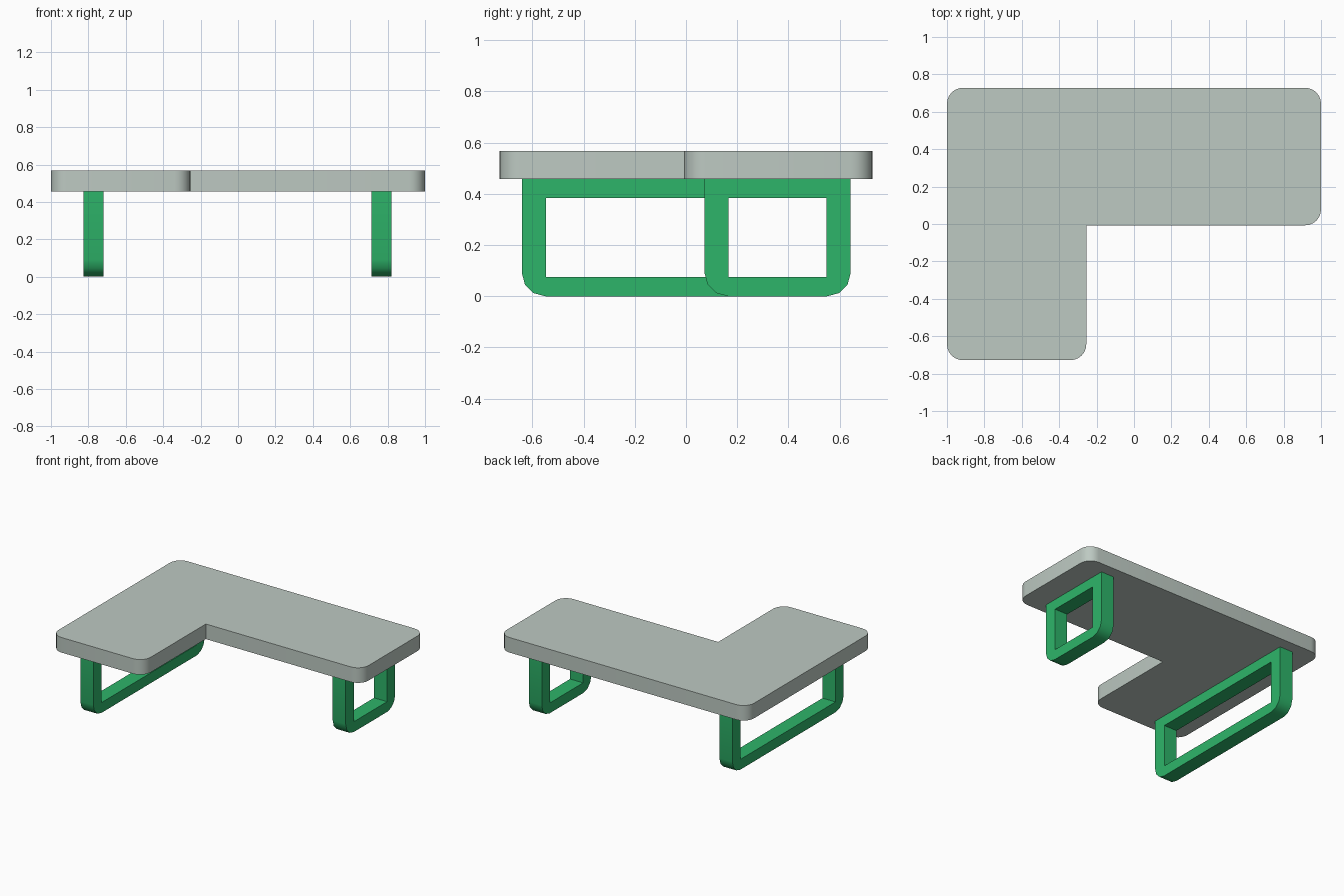
import bpy, bmesh, math

if "Cube" in bpy.data.objects:
    bpy.data.objects.remove(bpy.data.objects["Cube"])


def material(name, rgb):
    m = bpy.data.materials.new(name)
    m.diffuse_color = (*rgb, 1)
    m.use_nodes = True
    m.node_tree.nodes["Principled BSDF"].inputs["Base Color"].default_value = m.diffuse_color
    return m


def rounded(points, radii, segs):
    """Round the axis-aligned corners of a 2D outline."""
    out = []
    n = len(points)
    for i, (x, y) in enumerate(points):
        r = radii[i]
        if r == 0:
            out.append((x, y))
            continue
        (px, py), (nx, ny) = points[i - 1], points[(i + 1) % n]
        lp, ln = math.hypot(px - x, py - y), math.hypot(nx - x, ny - y)
        a = ((px - x) / lp * r, (py - y) / lp * r)
        b = ((nx - x) / ln * r, (ny - y) / ln * r)
        for k in range(segs + 1):
            t = math.pi / 2 * k / segs
            ca, cb = 1 - math.sin(t), 1 - math.cos(t)
            out.append((x + a[0] * ca + b[0] * cb, y + a[1] * ca + b[1] * cb))
    return out


def finish(name, bm, mat):
    bmesh.ops.recalc_face_normals(bm, faces=bm.faces)
    me = bpy.data.meshes.new(name)
    bm.to_mesh(me)
    bm.free()
    me.materials.append(mat)
    ob = bpy.data.objects.new(name, me)
    bpy.context.collection.objects.link(ob)
    bpy.ops.object.select_all(action='DESELECT')
    ob.select_set(True)
    bpy.context.view_layer.objects.active = ob
    bpy.ops.object.shade_smooth_by_angle(angle=math.radians(35))


grey = material("pale grey green", (0.51, 0.585, 0.54))
green = material("green", (0.027, 0.462, 0.144))

# L-shaped table top, sharp inner corner
Y, Z0, Z1 = 0.728, 0.457, 0.567
R = 0.085
outline = rounded([(-1, -Y), (-0.255, -Y), (-0.255, -0.007), (1, -0.007), (1, Y), (-1, Y)],
                  [R, R, 0, R, R, R], 6)
bm = bmesh.new()
face = bm.faces.new([bm.verts.new((x, y, Z0)) for x, y in outline])
ext = bmesh.ops.extrude_face_region(bm, geom=[face])
bmesh.ops.translate(bm, vec=(0, 0, Z1 - Z0),
                    verts=[v for v in ext["geom"] if isinstance(v, bmesh.types.BMVert)])
finish("table_top", bm, grey)


# Looped sled legs: rounded bottom outside corners, square opening
def leg(name, x0, x1, y0, y1):
    r, segs = 0.092, 3
    outer = rounded([(y0, 0), (y1, 0), (y1, Z0), (y0, Z0)], [r, r, 0, 0], segs)
    a, b, c, d = y0 + 0.094, y1 - 0.094, 0.075, 0.383
    # one opening point for every outline point
    inner = [(a, c)] * (segs + 1) + [(b, c)] * (segs + 1) + [(b, d), (a, d)]
    bm = bmesh.new()
    rings = [[bm.verts.new((x, y, z)) for y, z in pts]
             for x, pts in ((x0, outer), (x1, outer), (x1, inner), (x0, inner))]
    n = len(outer)
    for k in range(4):
        p, q = rings[k], rings[(k + 1) % 4]
        for i in range(n):
            j = (i + 1) % n
            bm.faces.new((p[i], p[j], q[j], q[i]))
    bmesh.ops.remove_doubles(bm, verts=bm.verts, dist=1e-5)
    finish(name, bm, green)


leg("left_leg", -0.825, -0.72, -0.641, 0.643)
leg("right_leg", 0.715, 0.82, 0.072, 0.643)
